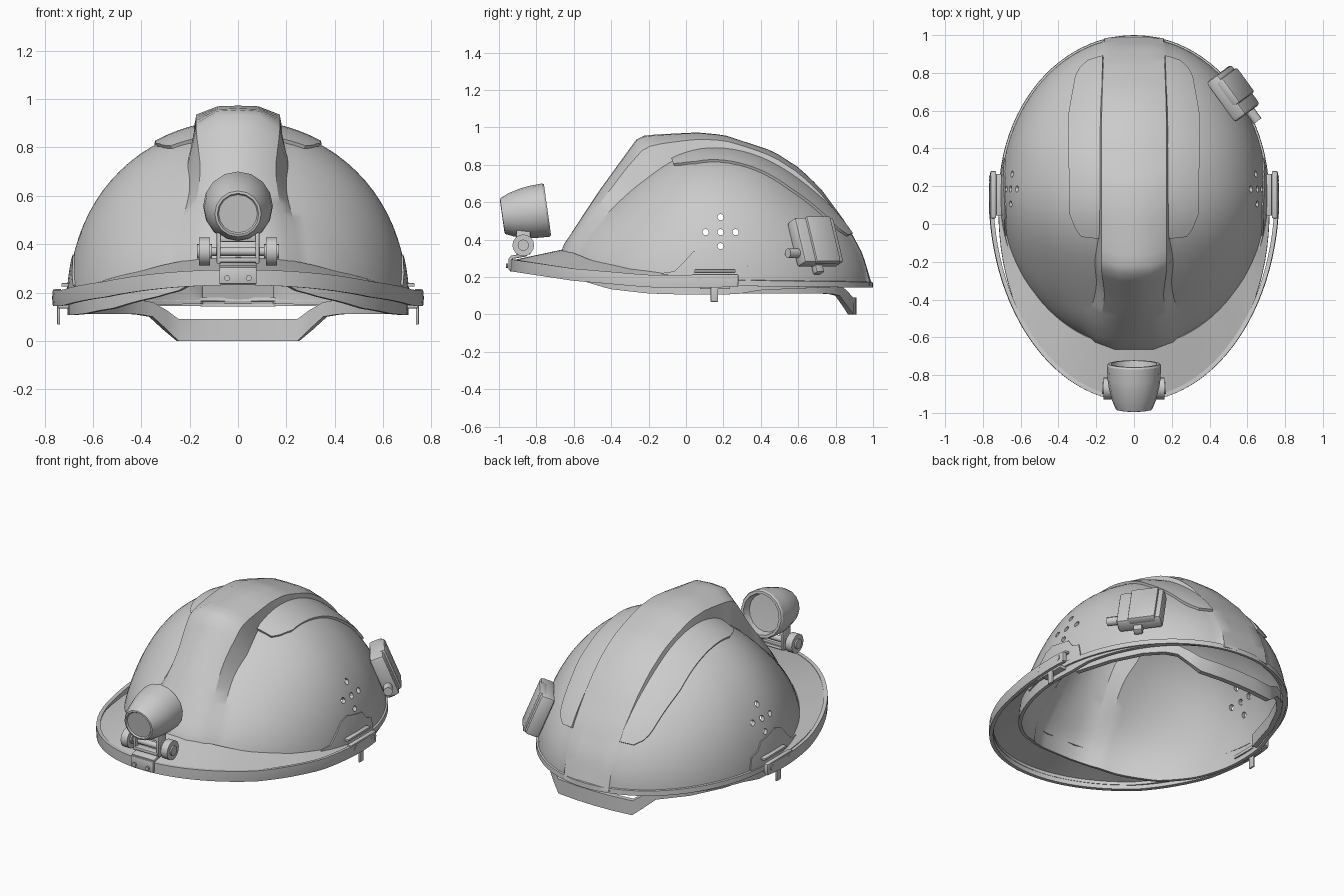
import bpy, bmesh
from math import sin, cos, sqrt, asin, radians, pi
from mathutils import Vector, Euler

if "Cube" in bpy.data.objects:
    bpy.data.objects.remove(bpy.data.objects["Cube"])

A, CY, TOP = 0.695, 0.15, 0.89          # dome half width, centre y, dome top


def tab(t, pts):
    """Piecewise linear lookup."""
    if t <= pts[0][0]:
        return pts[0][1]
    for (a, p), (b, q) in zip(pts, pts[1:]):
        if t <= b:
            return p + (q - p) * (t - a) / (b - a)
    return pts[-1][1]


def finish(ob, angle=30):
    bpy.ops.object.select_all(action='DESELECT')
    ob.select_set(True)
    bpy.context.view_layer.objects.active = ob
    bpy.ops.object.convert(target='MESH')
    bm = bmesh.new()
    bm.from_mesh(ob.data)
    bmesh.ops.recalc_face_normals(bm, faces=bm.faces)
    bm.to_mesh(ob.data)
    bm.free()
    bpy.ops.object.shade_smooth_by_angle(angle=radians(angle))
    return ob


def grid(name, rows, thick=0, closed=False, done=True):
    """Skin rows of points, optionally closing the last row to the first."""
    bm = bmesh.new()
    vs = [[bm.verts.new(p) for p in r] for r in rows]
    if closed:
        vs.append(vs[0])
    for r, s in zip(vs, vs[1:]):
        for i in range(len(r) - 1):
            bm.faces.new((r[i], r[i + 1], s[i + 1], s[i]))
    bmesh.ops.remove_doubles(bm, verts=bm.verts, dist=1e-5)
    bmesh.ops.recalc_face_normals(bm, faces=bm.faces)
    me = bpy.data.meshes.new(name)
    bm.to_mesh(me)
    bm.free()
    ob = bpy.data.objects.new(name, me)
    bpy.context.collection.objects.link(ob)
    if thick:
        m = ob.modifiers.new("thickness", 'SOLIDIFY')
        m.thickness, m.offset = thick, 0
    return finish(ob) if done else ob


def box(name, loc, dims, rot=(0, 0, 0), bevel=0.006):
    bpy.ops.mesh.primitive_cube_add(size=1, location=loc, rotation=rot)
    ob = bpy.context.object
    ob.name = name
    ob.scale = dims
    bpy.ops.object.transform_apply(location=False, rotation=False, scale=True)
    m = ob.modifiers.new("bevel", 'BEVEL')
    m.width, m.segments = bevel, 2
    return finish(ob)


def cyl(name, loc, r, depth, rot=(0, pi / 2, 0), n=16):
    bpy.ops.mesh.primitive_cylinder_add(vertices=n, radius=r, depth=depth, location=loc, rotation=rot)
    bpy.context.object.name = name
    return finish(bpy.context.object)


# Dome surface: x across, v sweeps from front foot (0) over the top to the back (180)
Z0 = [(-.68, .25), (-.55, .18), (-.4, .135), (-.2, .112), (0, .106), (.27, .108), (.4, .13), (1, .155)]
FULL = .87                               # below 1 makes the cross-section fuller than an ellipse


def dome(x, v):
    cu = sqrt(max(0, 1 - (x / A) ** 2))
    a = radians(v)
    k = 1 - (.09 if v < 90 else .06) * sin(2 * a) ** 2 * cu
    y = CY - (.80 if v < 90 else .83) * cu * cos(a) * k
    z0 = tab(y, Z0)
    return Vector((x, y, z0 + (TOP - z0) * cu ** FULL * sin(a) * k))


# Central ridge: profile, half width, edge height above the dome, blend width
RY = [(0, -.68), (15, -.65), (42, -.46), (65, -.25), (70, -.2), (84, .06), (95, .2), (114, .46),
      (125, .6), (135, .71), (150, .85), (165, .935), (180, .985)]
RZ = [(0, .25), (15, .36), (42, .65), (65, .94), (70, .95), (84, .963), (95, .95), (114, .865),
      (125, .775), (135, .67), (150, .48), (165, .32), (180, .155)]
RW = [(0, .21), (15, .2), (30, .18), (42, .155), (50, .148), (63, .165), (120, .165), (180, .15)]
RF = [(0, .3), (25, .5), (55, .68), (110, .65), (180, .6)]
RG = [(0, .03), (25, .05), (60, .04), (75, .012), (180, .01)]


def shell_pt(col, n, v):
    s, i, w = (1 if col >= 0 else -1), abs(col), tab(v, RW)
    if i < 3:
        x = w * i / 2
        mid = Vector((x, tab(v, RY), tab(v, RZ)))
        p = dome(x, v).lerp(mid, (1, .97, tab(v, RF))[i])
    else:
        u0 = asin((w + tab(v, RG)) / A)
        p = dome(A * sin(u0 + (pi / 2 - u0) * (i - 3) / (n - 3)), v)
    return Vector((s * p.x, p.y, p.z))


N = 21
shell = grid("helmet_shell", [[shell_pt(c, N, v) for c in range(-N, N + 1)]
                              for v in range(0, 181, 4)], thick=.02, done=False)

# Vent holes, a cross of five on each side
for y, z in [(.185, .44), (.105, .44), (.265, .44), (.185, .52), (.185, .365)]:
    cut = cyl("vent_cutter", (0, y, z), .017, 2, n=12)
    cut.hide_render = True
    m = shell.modifiers.new("vent", 'BOOLEAN')
    m.operation, m.object, m.solver = 'DIFFERENCE', cut, 'EXACT'
finish(shell)
for ob in [o for o in bpy.data.objects if o.name.startswith("vent_cutter")]:
    bpy.data.objects.remove(ob)


# Brim: from the dome foot out to a small down-turned lip
def oval(t, a, front, back):
    return a * cos(t), CY + (back if sin(t) > 0 else front) * sin(t)


BI = [(-.66, .345), (-.5, .28), (-.3, .237), (0, .205), (.3, .18), (1, .172)]
BE = [(-.93, .285), (-.6, .232), (-.2, .195), (.2, .178), (1, .168)]
rows = []
for i in range(96):
    t = 2 * pi * i / 96
    xi, yi = oval(t, .685, .80, .82)
    xo, yo = oval(t, .708 + .04 * min(1, max(0, -sin(t) * 1.3)), 1.075, .842)
    e = tab(yo, BE)
    rows.append([(xi, yi, tab(yi, BI)), (xo, yo, e), (xo, yo, e - .025)])
grid("brim", rows, thick=.016, closed=True)

# Edge trim strip around the brim, ending at the side clips
rows = []
for i in range(61):
    t = -pi - .15 + (pi + .3) * i / 60
    x, y = oval(t, .755, 1.08, .84)
    e = tab(y, [(-.93, .265), (-.6, .215), (-.2, .18), (.1, .178), (.3, .183)])
    rows.append([(x, y, e - .034), (x * 1.004, y, e), (x, y, e + .03)])
grid("brim_trim", rows, thick=.022)

C = Vector((0, CY, .16))
for s, side in ((1, "right"), (-1, "left")):
    flip = lambda p: (p[0] * s, p[1], p[2])
    # Raised pad beside the ridge
    PX = [(73, .27), (76, .3), (82, .33), (125, .34), (150, .30), (155, .27), (158, .22)]
    rows = []
    for v in range(73, 159, 3):
        a, b = tab(v, RW) + .004, tab(v, PX)
        rows.append([flip(C + (dome(a + (b - a) * j / 5, v) - C) * 1.016) for j in range(6)])
    grid(side + "_top_pad", rows, thick=.025)
    # Raised side panel under the vents
    rows = []
    for y, zt in [(-.13, .22), (-.06, .23), (-.01, .28), (.04, .335), (.1, .355), (.18, .335),
                  (.24, .325), (.28, .275), (.33, .26), (.345, .2)]:
        col = []
        for j in range(5):
            z = .17 + (zt - .17) * j / 4
            z0 = tab(y, Z0)
            r = ((z - z0) / (TOP - z0)) ** (2 / FULL) + ((y - CY) / .82) ** 2
            col.append(flip((A * sqrt(1 - r) + .008, y, z)))
        rows.append(col)
    grid(side + "_side_panel", rows, thick=.016)
    # Side clip with rivets, slot bar and hanging tab
    box(side + "_clip", (s * .745, .155, .185), (.03, .25, .06))
    box(side + "_clip_bar", (s * .715, .155, .232), (.03, .22, .014), bevel=.003)
    box(side + "_clip_arm", (s * .71, .155, .145), (.07, .16, .02), bevel=.003)
    box(side + "_clip_tab", (s * .742, .152, .115), (.012, .04, .095), bevel=.003)
    for y in (.07, .16, .24):
        cyl(side + "_clip_rivet", (s * .761, y, .185), .016, .012, n=12)
    # Lamp hinge knob and bracket plate
    cyl(side + "_lamp_knob", (s * .138, -.87, .37), .058, .045)
    cyl(side + "_lamp_knob_cap", (s * .138, -.87, .37), .03, .062)
    box(side + "_lamp_bracket", (s * .08, -.87, .385), (.016, .075, .13), bevel=.004)
    cyl(side + "_clip_screw", (s * .045, -.957, .26), .012, .012, (pi / 2, 0, 0), 10)

# Nape strap at the back
half = [(.655, .28, .112, .19), (.59, .5, .112, .19), (.5, .68, .112, .18), (.42, .77, .11, .17),
        (.36, .81, .1, .16), (.3, .85, .045, .125), (.25, .88, 0, .09), (.12, .893, 0, .09)]
st = [(-x, y, a, b) for x, y, a, b in half] + [(0, .897, 0, .09)] + half[::-1]
grid("nape_strap", [[(x, y, a), (x, y, b)] for x, y, a, b in st], thick=.03)

# Headlamp: lathed cup, wide end towards the helmet
tilt = radians(8)
axis, up, P = Vector((0, cos(tilt), sin(tilt))), Vector((0, -sin(tilt), cos(tilt))), Vector((0, -.983, .525))
prof = [(.008, 0), (.008, .08), (0, .086), (.002, .096), (.05, .117), (.12, .134), (.16, .14),
        (.235, .144), (.245, .138), (.245, .122), (.2, .112), (.195, 0)]
rows = []
for i in range(16):
    t = 2 * pi * i / 16
    rows.append([P + axis * d + (Vector((1, 0, 0)) * cos(t) + up * sin(t)) * r for d, r in prof])
grid("headlamp", rows, closed=True)

# Lamp hinge and brim clamp
cyl("lamp_hinge_pin", (0, -.87, .37), .018, .28)
box("lamp_foot", (0, -.87, .425), (.15, .06, .03))
box("lamp_crossbar", (0, -.885, .335), (.16, .05, .02))
box("clamp_front", (0, -.937, .27), (.155, .022, .07))
box("clamp_top", (0, -.895, .312), (.155, .09, .018), (radians(10), 0, 0))

# Battery pack on the rear right of the shell
rot, c = Euler((0, radians(-22), radians(36))), Vector((.525, .692, .385))
at = lambda *p: c + rot.to_matrix() @ Vector(p)
box("battery_pack", c, (.085, .26, .26), rot, .018)
box("battery_cover", at(.03, .02, .0), (.05, .16, .265), rot, .012)
box("battery_clip", at(-.02, -.01, -.1), (.04, .05, .14), rot)
box("battery_mount", at(-.05, 0, 0), (.06, .16, .16), rot)
plug = rot.to_matrix() @ Euler((pi / 2, 0, 0)).to_matrix()
cyl("battery_plug", at(-.005, -.15, -.06), .026, .09, plug.to_euler(), 12)
